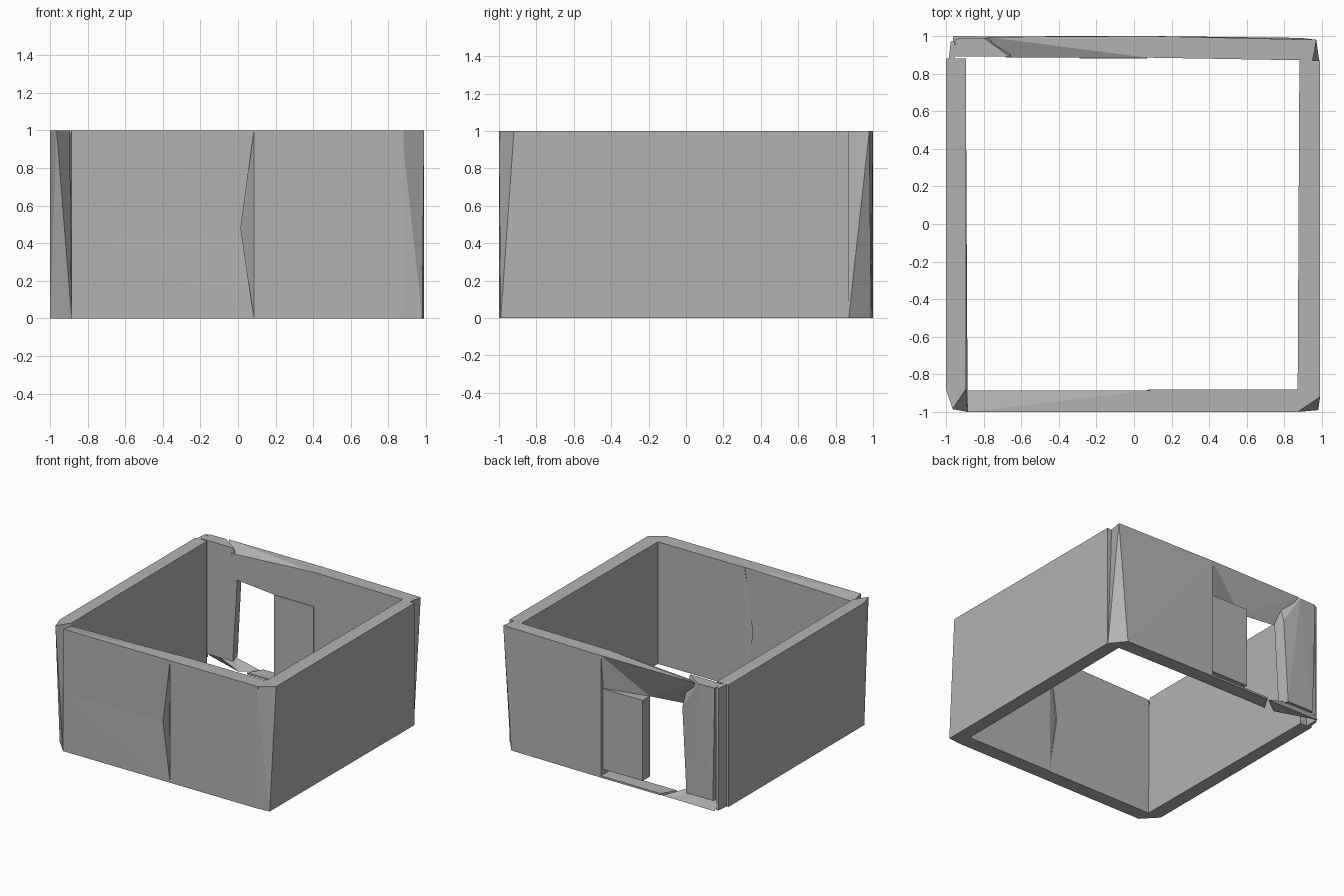
import bpy, bmesh

if "Cube" in bpy.data.objects:
    bpy.data.objects.remove(bpy.data.objects["Cube"])

# Darker grey shared by every part
grey = bpy.data.materials.new("wall_grey")
grey.diffuse_color = (.45, .45, .45, 1)
grey.use_nodes = True
grey.node_tree.nodes["Principled BSDF"].inputs["Base Color"].default_value = grey.diffuse_color


def hull(name, points):
    """Solid flat-faced block spanning a handful of corner points."""
    bm = bmesh.new()
    for p in points:
        bm.verts.new(p)
    res = bmesh.ops.convex_hull(bm, input=bm.verts[:])
    loose = {v for v in res["geom_interior"] + res["geom_unused"]
             if isinstance(v, bmesh.types.BMVert)}
    if loose:
        bmesh.ops.delete(bm, geom=list(loose), context='VERTS')
    bmesh.ops.dissolve_limit(bm, angle_limit=0.005, verts=bm.verts[:], edges=bm.edges[:])
    bmesh.ops.recalc_face_normals(bm, faces=bm.faces[:])
    mesh = bpy.data.meshes.new(name)
    bm.to_mesh(mesh)
    bm.free()
    mesh.materials.append(grey)
    obj = bpy.data.objects.new(name, mesh)
    bpy.context.collection.objects.link(obj)
    return obj


def level(z, *xy):
    return [(x, y, z) for x, y in xy]


# Side walls, each with its slanted corner ends
hull("left_wall",
     level(1, (-1, .88), (-.895, .88), (-.895, -.88), (-.965, -.985), (-1, -.88)) +
     level(0, (-1, .88), (-.895, .88), (-.895, -.88), (-.885, -1), (-1, -.88)))
hull("right_wall",
     level(1, (.99, .87), (.88, .87), (.875, -.88), (.87, -1), (.99, -.92)) +
     level(0, (.99, .87), (.88, .87), (.875, -.88), (.87, -1), (.98, -.99)))

# Front wall: left part in two halves beside the notch, inner top edge dipping
for part, z, inner_z in (("upper", 1, .98), ("lower", 0, 0)):
    hull("front_wall_left_" + part,
         level(z, (-.885, -1), (.085, -1), (.085, -.885)) + [(-.89, -.885, inner_z)] +
         level(.48, (-.885, -1), (.015, -.993), (.015, -.885), (-.89, -.885)))
right = [(.085, -1), (.88, -1), (.88, -.88), (.085, -.88)]
hull("front_wall_right", level(1, *right) + level(0, *right) + [(.01, -.9, .48)])

# Back wall, solid part with slanted corner
hull("back_wall_right",
     level(1, (.07, .885), (.07, 1), (.97, .98), (.95, .87), (.88, .885)) +
     level(0, (.07, .885), (.07, 1), (.89, .99), (.985, .87), (.88, .885)))

# Doorway: side panel, wedge lintel in two facets, post
panel = [(-.29, .88), (.07, .88), (.07, .975), (-.29, .975)]
hull("door_panel", level(.06, *panel) + level(.72, *panel))
peak, dip, mid = (.07, 1, 1), (-.68, .885, .955), (-.29, .885, .72)
hull("door_lintel_right", [peak, mid, (.07, .885, 1), (.07, .97, .72), (.07, .885, .72)])
hull("door_lintel_left", [peak, mid, dip, (.07, .885, 1), (-.78, .995, 1), (-.64, .885, .75)])
hull("door_post",
     level(1, (-.96, .89), (-.95, .985), (-.8, .99), (-.66, .89)) +
     level(.76, (-.63, .89), (-.65, .975)) +
     level(.07, (-.95, .89), (-.93, .98), (-.69, .98), (-.67, .89)))

# Thin sill and broken shard at the foot of the doorway
sill = [(.07, .885), (.07, 1), (-.47, 1), (-.54, .885)]
hull("door_sill", level(0, *sill) + level(.015, *sill))
hull("sill_shard", [(-.48, .995, 0), (-.96, 1, 0), (-.62, .89, .0),
                    (-.68, .93, .09), (-.97, .93, .12)])

# Narrow block set into the back left corner
corner = [(-.985, .88), (-.975, .97), (-.955, .975), (-.955, .88)]
hull("corner_block", level(0, *corner) + level(1, *corner))
